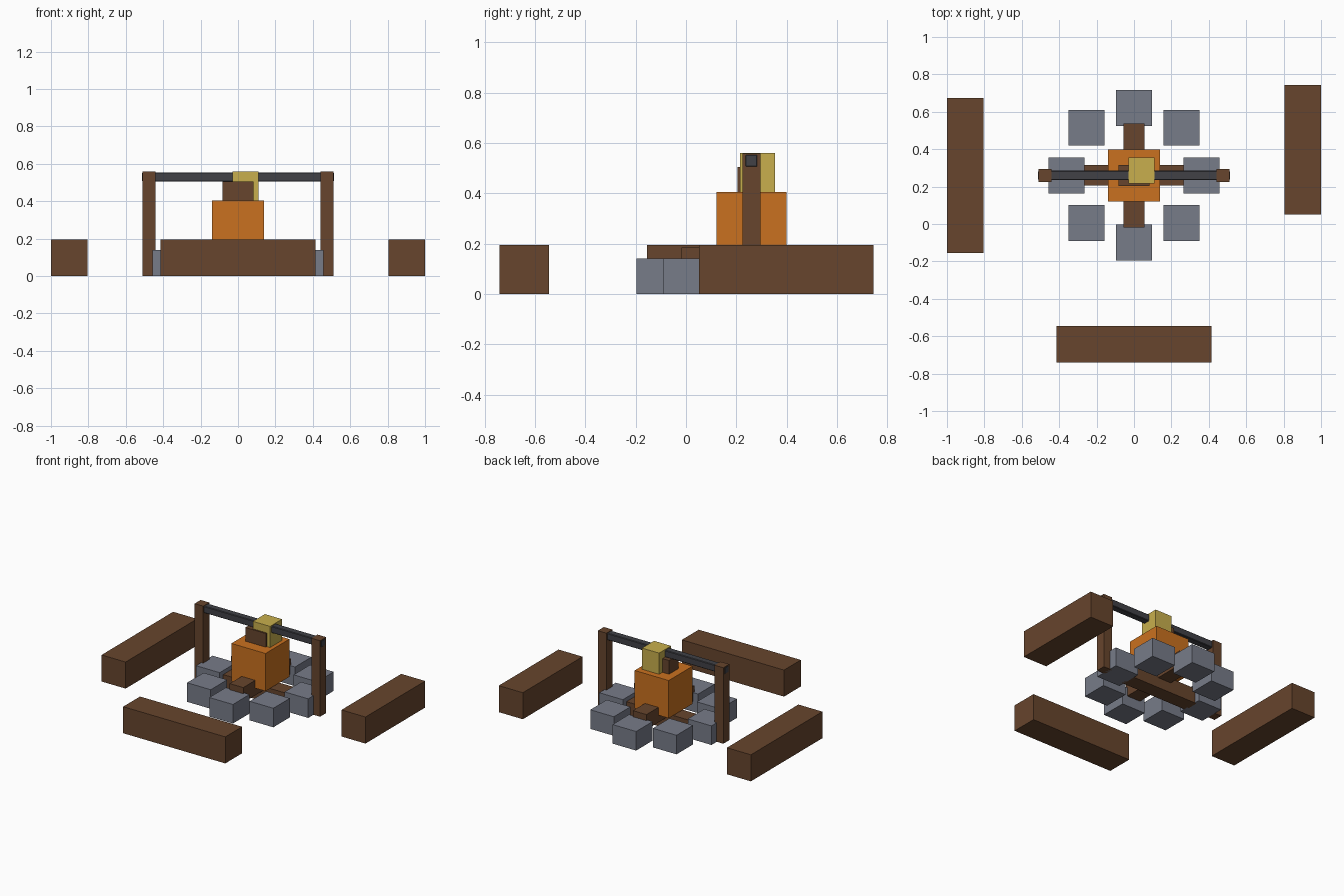
import bpy
import math
from mathutils import Vector

cube = bpy.data.objects.get("Cube")
if cube:
    bpy.data.objects.remove(cube, do_unlink=True)


def material(name, r, g, b):
    m = bpy.data.materials.new(name)
    m.use_nodes = True
    m.diffuse_color = (r, g, b, 1)
    m.node_tree.nodes["Principled BSDF"].inputs["Base Color"].default_value = (r, g, b, 1)
    return m


wood = material("brown wood", 0.135, 0.059, 0.026)
stone = material("grey stone", 0.185, 0.2, 0.25)
iron = material("dark iron", 0.052, 0.053, 0.062)
orange = material("flame orange", 0.59, 0.165, 0.014)
yellow = material("flame yellow", 0.58, 0.43, 0.075)


def box(name, mat, center, size):
    """Box with its origin at its centre."""
    bpy.ops.mesh.primitive_cube_add(size=1, location=center)
    ob = bpy.context.object
    ob.name = name
    ob.data.name = name
    for v in ob.data.vertices:
        v.co *= Vector(size)
    ob.data.materials.append(mat)
    return ob


fire_y = 0.26

# Seat logs around the fire
seat = 0.195
box("right_seat_log", wood, (-0.9025, fire_y, seat / 2), (seat, 0.83, seat))
box("left_seat_log", wood, (0.9025, 0.398, seat / 2), (seat, 0.693, seat))
box("front_seat_log", wood, (0, -0.6425, seat / 2), (0.83, seat, seat))

# Ring of stones
for i in range(8):
    a = i * math.tau / 8
    box(f"ring_stone_{i + 1}", stone,
        (0.36 * math.cos(a), fire_y + 0.36 * math.sin(a), 0.07),
        (0.192, 0.192, 0.14))

# Crossed firewood
box("lower_firewood", wood, (0, fire_y, 0.055), (0.555, 0.11, 0.11))
box("upper_firewood", wood, (0, fire_y, 0.13), (0.11, 0.555, 0.11))

# Flames
box("large_flame", orange, (0, fire_y, 0.266), (0.277, 0.277, 0.277))
box("small_flame", yellow, (0.04, 0.285, 0.478), (0.139, 0.139, 0.164))

# Spit frame with roast
for side, x in (("right", -0.475), ("left", 0.475)):
    box(f"{side}_spit_post", wood, (x, fire_y, 0.279), (0.07, 0.07, 0.558))
spit = box("spit_bar", iron, (0, fire_y, 0.529), (1.024, 0.05, 0.05))
bevel = spit.modifiers.new("Worn edges", "BEVEL")
bevel.width = 0.004
bevel.segments = 1
box("roast", wood, (0, fire_y, 0.449), (0.167, 0.112, 0.112))
